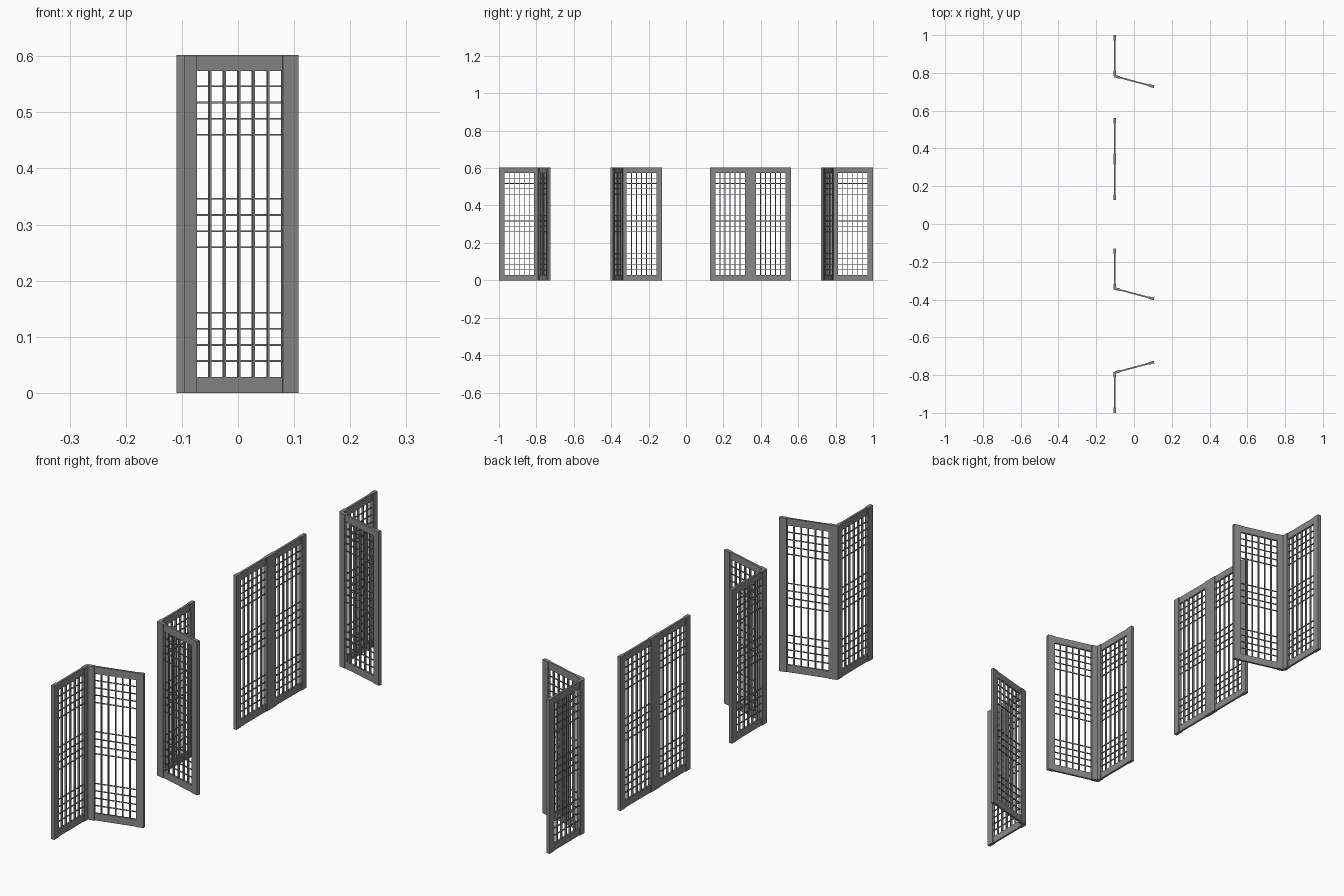
import bpy, bmesh, math
from mathutils import Matrix, Vector

if "Cube" in bpy.data.objects:
    bpy.data.objects.remove(bpy.data.objects["Cube"])

W, H = 0.2165, 0.602          # panel width and height
STILE, RAIL = 0.029, 0.028    # frame member widths
DEPTH = 0.0135                # stile thickness

# Dark grey finish
grey = bpy.data.materials.new("dark_grey")
grey.diffuse_color = (0.25, 0.25, 0.25, 1)
grey.use_nodes = True
grey.node_tree.nodes["Principled BSDF"].inputs["Base Color"].default_value = grey.diffuse_color


def add_box(bm, u0, u1, z0, z1, depth):
    """Box spanning u0..u1 along the panel, z0..z1 in height, centred in thickness."""
    m = Matrix.Translation(((u0 + u1) / 2, 0, (z0 + z1) / 2)) @ \
        Matrix.Diagonal((u1 - u0, depth, z1 - z0, 1))
    bmesh.ops.create_cube(bm, size=1, matrix=m)


def finish(bm, name):
    mesh = bpy.data.meshes.new(name)
    bm.to_mesh(mesh)
    bm.free()
    mesh.materials.append(grey)
    return mesh


# Frame: two stiles and thinner top and bottom rails
bm = bmesh.new()
for u in (0, W - STILE):
    add_box(bm, u, u + STILE, 0, H, DEPTH)
for z in (0, H - RAIL):
    add_box(bm, STILE, W - STILE, z, z + RAIL, 0.008)
frame_mesh = finish(bm, "panel_frame")

# Lattice: five upright bars and three groups of four cross bars
bm = bmesh.new()
for i in range(-2, 3):
    c = W / 2 + i * 0.0268
    add_box(bm, c - 0.002, c + 0.002, RAIL, H - RAIL, 0.008)
for base in (0.0567, 0.2595, 0.460):
    for k in range(4):
        z = base + k * 0.0288
        add_box(bm, STILE, W - STILE, z - 0.0015, z + 0.0015, 0.004)
lattice_mesh = finish(bm, "panel_lattice")


def panel(x, y, degrees):
    """Place a framed lattice panel starting at (x, y), running in the given direction."""
    for part, mesh in (("frame", frame_mesh), ("lattice", lattice_mesh)):
        ob = bpy.data.objects.new("screen_" + part, mesh)
        ob.location = Vector((x, y, 0))
        ob.rotation_euler.z = math.radians(degrees)
        bpy.context.collection.objects.link(ob)


X = -0.1025
# Straight panels along the wall line
for y in (-1, -0.1295 - W, 0.1275, 0.1275 + W, 1 - W):
    panel(X, y, 90)
# Swung-open panels
panel(-0.103, -0.787, 15)
panel(-0.103, -0.341, -15)
panel(-0.103, 0.783, -15)
